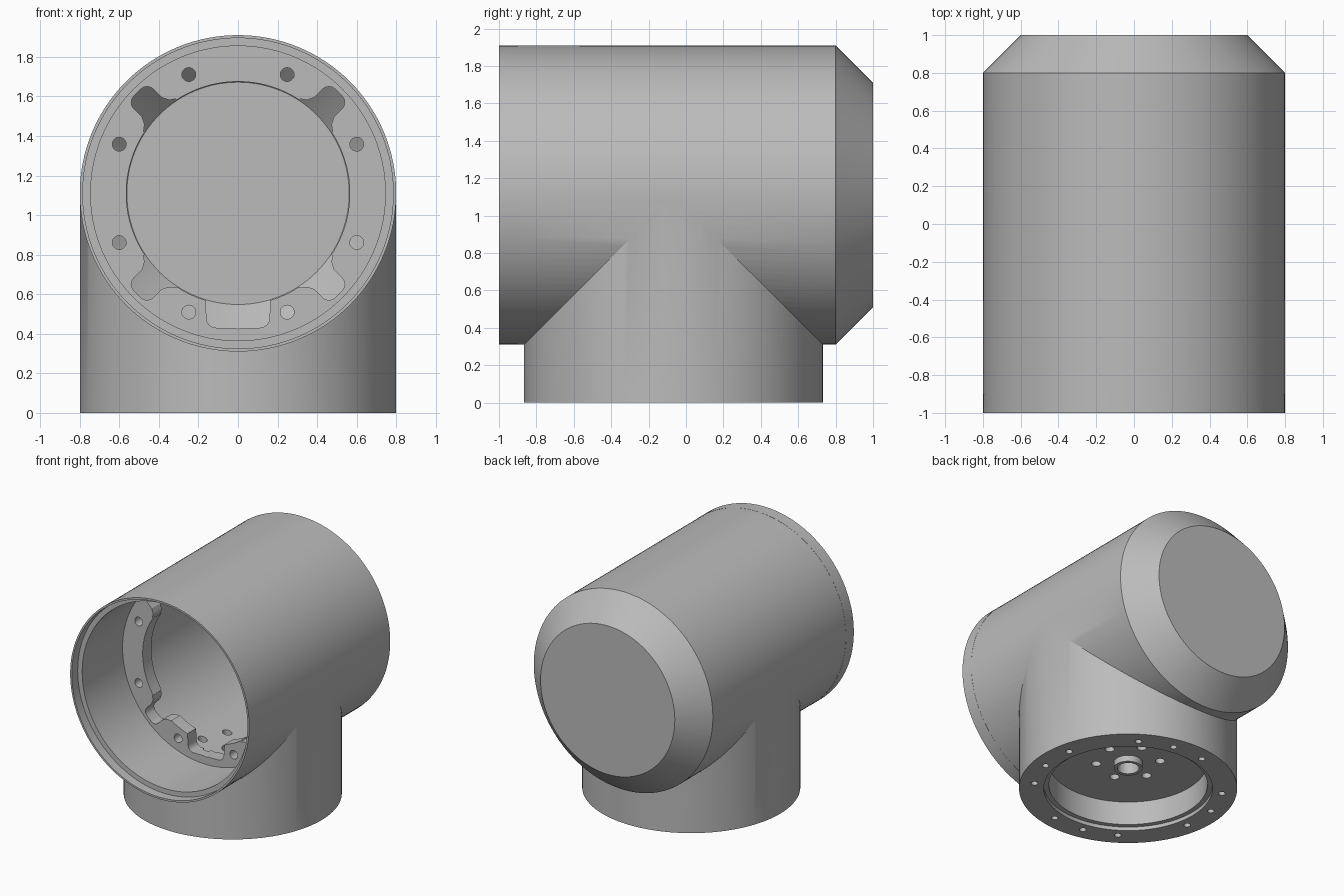
import bpy, bmesh
from math import pi, cos, sin, radians
from mathutils import Matrix

if "Cube" in bpy.data.objects:
    bpy.data.objects.remove(bpy.data.objects["Cube"])

SEG = 128
AXIS_Z = 1.11       # height of the horizontal barrel axis
NECK_Y = -0.067     # position of the vertical neck axis
BARREL = Matrix.Translation((0, 0, AXIS_Z)) @ Matrix.Rotation(-pi / 2, 4, 'X')
NECK = Matrix.Translation((0, NECK_Y, 0))

grey = bpy.data.materials.new("plain_grey")
grey.use_nodes = True
grey.diffuse_color = (0.5, 0.5, 0.5, 1)
grey.node_tree.nodes["Principled BSDF"].inputs["Base Color"].default_value = (0.5, 0.5, 0.5, 1)


def make_object(name, bm):
    bmesh.ops.recalc_face_normals(bm, faces=bm.faces)
    mesh = bpy.data.meshes.new(name)
    bm.to_mesh(mesh)
    bm.free()
    mesh.materials.append(grey)
    obj = bpy.data.objects.new(name, mesh)
    bpy.context.collection.objects.link(obj)
    return obj


def turned(bm, profile, matrix, seg=SEG):
    """Closed solid of revolution from (radius, height) pairs."""
    rings = [[bm.verts.new(matrix @ Matrix.Rotation(2 * pi * i / seg, 4, 'Z')
                           @ Matrix.Translation((r, 0, h)).translation)
              for i in range(seg)] for r, h in profile]
    bm.faces.new(rings[0])
    bm.faces.new(rings[-1])
    for a, b in zip(rings, rings[1:]):
        for i in range(seg):
            j = (i + 1) % seg
            bm.faces.new((a[i], a[j], b[j], b[i]))


def lathe(name, profile, matrix):
    bm = bmesh.new()
    turned(bm, profile, matrix)
    return make_object(name, bm)


def pins(name, places, radius, low, high, matrix):
    """Separate round pins at (distance, degrees) around an axis."""
    bm = bmesh.new()
    for d, a in places:
        spot = Matrix.Translation((d * cos(radians(a)), d * sin(radians(a)), 0))
        turned(bm, [(radius, low), (radius, high)], matrix @ spot, 20)
    return make_object(name, bm)


def notch(bm, degrees, w, reach, c, flare, y0, y1):
    """Rounded radial notch through the mounting ring."""
    side = [(0.45, w + flare), (0.56, w + flare), (0.58, w + flare * 0.4), (0.615, w)]
    side += [(reach - c + c * sin(t * pi / 8), w - c + c * cos(t * pi / 8)) for t in range(5)]
    outline = side + [(u, -v) for u, v in reversed(side)]
    turn = Matrix.Translation((0, 0, AXIS_Z)) @ Matrix.Rotation(-radians(degrees), 4, 'Y')
    face = bm.faces.new([bm.verts.new(turn @ Matrix.Translation((u, y0, v)).translation)
                         for u, v in outline])
    ext = bmesh.ops.extrude_face_region(bm, geom=[face])
    moved = [g for g in ext["geom"] if isinstance(g, bmesh.types.BMVert)]
    bmesh.ops.translate(bm, verts=moved, vec=(0, y1 - y0, 0))


def combine(target, tool, operation):
    mod = target.modifiers.new(tool.name, 'BOOLEAN')
    mod.operation, mod.object, mod.solver = operation, tool, 'EXACT'
    bpy.context.view_layer.objects.active = target
    bpy.ops.object.modifier_apply(modifier=mod.name)
    bpy.data.objects.remove(tool)


# Outer shell: chamfered barrel and vertical neck
body = lathe("tee_housing", [(0.8, -1), (0.8, -0.9), (0.799, -0.9), (0.8, 0.8), (0.6, 1)], BARREL)
combine(body, lathe("neck", [(0.7985, 0), (0.7985, 1.11)], NECK), 'UNION')

# Barrel interior: front bore with rim ledge, rear chamber, opening in the ring
cuts = [
    lathe("front_bore", [(0.785, -1.1), (0.785, -0.925), (0.745, -0.925), (0.745, -0.41)], BARREL),
    lathe("rear_chamber", [(0.745, -0.3), (0.745, 0.77), (0.562, 0.95)], BARREL),
    lathe("ring_opening", [(0.565, -0.5), (0.565, 0.1)], BARREL),
]

# Notches and screw holes in the mounting ring
bm = bmesh.new()
for angle in (45, 135, 225, 315):
    notch(bm, angle, 0.07, 0.72, 0.045, 0.045, -0.5, -0.2)
notch(bm, 270, 0.16, 0.68, 0.05, 0.005, -0.5, -0.2)
cuts.append(make_object("ring_notches", bm))
ring = [90] + [a + s for a in (90, 270) for s in (-67.5, -22.5, 22.5, 67.5)]
cuts.append(pins("ring_holes", [(0.65, a) for a in ring], 0.035, -0.5, -0.2, BARREL))

# Neck underside: stepped recess, flange holes
cuts.append(lathe("neck_recess", [(0.617, -0.1), (0.617, 0.03), (0.58, 0.03), (0.58, 0.22)], NECK))
flange = [11.25 + 22.5 * k for k in range(16) if k % 4 != 1]
cuts.append(pins("flange_holes", [(0.69, a) for a in flange], 0.025, -0.1, 0.15, NECK))
for cut in cuts:
    combine(body, cut, 'DIFFERENCE')

# Raised centre boss and the holes through the floor
combine(body, lathe("boss", [(0.105, 0.17), (0.105, 0.3)], NECK), 'UNION')
floor = [(0.235, 15 + 60 * k) for k in range(6)]
combine(body, pins("floor_holes", floor, 0.035, 0.1, 0.6, NECK), 'DIFFERENCE')
combine(body, pins("centre_hole", [(0, 0)], 0.08, 0.1, 0.6, NECK), 'DIFFERENCE')

# Smooth round walls, crisp edges
bpy.ops.object.select_all(action='DESELECT')
body.select_set(True)
bpy.context.view_layer.objects.active = body
bpy.ops.object.shade_smooth_by_angle(angle=radians(25))
